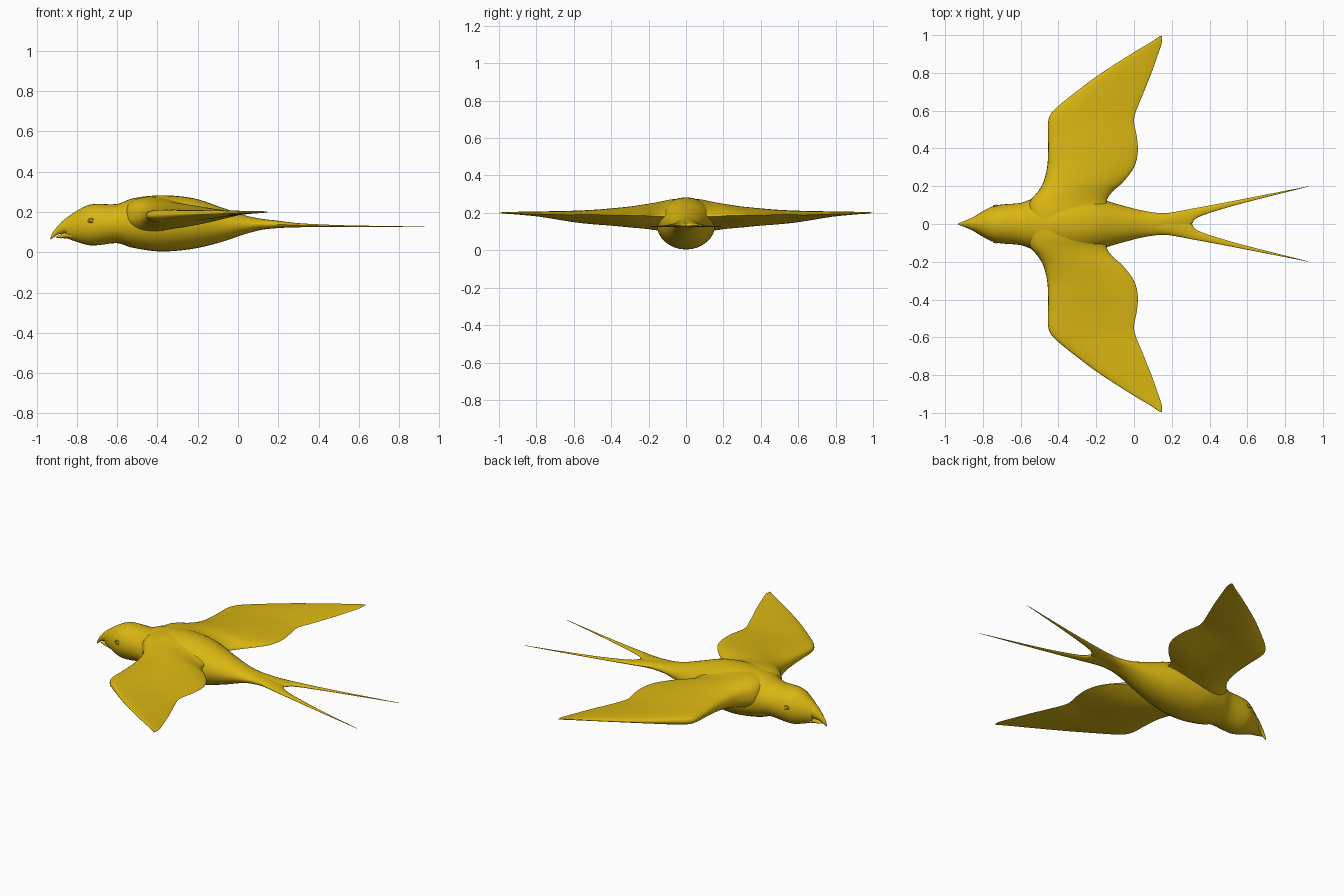
import bpy, bmesh, math
from mathutils import Vector

if "Cube" in bpy.data.objects:
    bpy.data.objects.remove(bpy.data.objects["Cube"])

gold = bpy.data.materials.new("golden yellow")
gold.diffuse_color = (0.70, 0.47, 0.006, 1)
gold.use_nodes = True
gold.node_tree.nodes["Principled BSDF"].inputs["Base Color"].default_value = gold.diffuse_color


def smooth_rows(rows, steps=5):
    """Catmull-Rom refinement of a short table of stations."""
    rows = [Vector(r) for r in rows]
    out = []
    for i in range(len(rows) - 1):
        a, b = rows[max(i - 1, 0)], rows[i]
        c, d = rows[i + 1], rows[min(i + 2, len(rows) - 1)]
        for k in range(steps):
            t = k / steps
            out.append(0.5 * (2 * b + (c - a) * t + (2 * a - 5 * b + 4 * c - d) * t**2
                              + (3 * b - a - 3 * c + d) * t**3))
    return out + [rows[-1]]


def loft(name, rings):
    """Skin a list of equal-sized point rings and close both ends."""
    bm = bmesh.new()
    loops = [[bm.verts.new(p) for p in ring] for ring in rings]
    n = len(loops[0])
    for a, b in zip(loops, loops[1:]):
        for i in range(n):
            j = (i + 1) % n
            bm.faces.new((a[i], a[j], b[j], b[i]))
    bm.faces.new(loops[0])
    bm.faces.new(loops[-1])
    bmesh.ops.recalc_face_normals(bm, faces=bm.faces)
    me = bpy.data.meshes.new(name)
    bm.to_mesh(me)
    bm.free()
    ob = bpy.data.objects.new(name, me)
    bpy.context.collection.objects.link(ob)
    finish(ob)
    return ob


def finish(ob):
    if not ob.data.materials:
        ob.data.materials.append(gold)
    bpy.ops.object.select_all(action='DESELECT')
    ob.select_set(True)
    bpy.context.view_layer.objects.active = ob
    bpy.ops.object.shade_smooth_by_angle(angle=math.radians(50))


def ellipse_loft(name, rows, n=32, side=1):
    """Rows: x, low y, high y, bottom z, top z."""
    rings = []
    for x, y0, y1, z0, z1 in smooth_rows(rows):
        rings.append([(x, side * ((y0 + y1) / 2 + (y1 - y0) / 2 * math.cos(a)),
                       (z0 + z1) / 2 + (z1 - z0) / 2 * math.sin(a))
                      for a in (2 * math.pi * i / n for i in range(n))])
    return loft(name, rings)


def sym(rows):
    """Rows: x, half width, bottom z, top z."""
    return [(x, -w, w, z0, z1) for x, w, z0, z1 in rows]


# Head and body
ellipse_loft("body", sym([
    (-0.855, 0.034, 0.072, 0.168), (-0.81, 0.062, 0.055, 0.20), (-0.75, 0.093, 0.037, 0.232),
    (-0.70, 0.103, 0.035, 0.24), (-0.60, 0.112, 0.045, 0.24), (-0.52, 0.138, 0.022, 0.268),
    (-0.38, 0.158, 0.004, 0.283), (-0.22, 0.142, 0.018, 0.268), (-0.08, 0.103, 0.052, 0.222),
    (0.04, 0.072, 0.092, 0.182), (0.14, 0.055, 0.116, 0.163), (0.22, 0.03, 0.123, 0.152)]))

# Beak halves
ellipse_loft("upper_beak", sym([
    (-0.932, 0.001, 0.062, 0.068), (-0.92, 0.007, 0.07, 0.098), (-0.895, 0.017, 0.088, 0.13),
    (-0.86, 0.032, 0.093, 0.165), (-0.82, 0.045, 0.09, 0.185)]), 20)
ellipse_loft("lower_beak", sym([
    (-0.906, 0.002, 0.074, 0.077), (-0.885, 0.013, 0.07, 0.086), (-0.855, 0.03, 0.069, 0.1),
    (-0.81, 0.045, 0.06, 0.11)]), 20)

# Wings: y, leading x, trailing x, leading z, trailing z, bottom z, top z
half = [
    (0.06, -0.56, -0.13, 0.17, 0.18, 0.10, 0.274), (0.12, -0.55, -0.145, 0.17, 0.18, 0.103, 0.264),
    (0.17, -0.51, -0.115, 0.17, 0.18, 0.108, 0.254), (0.22, -0.48, -0.06, 0.17, 0.185, 0.115, 0.246),
    (0.30, -0.46, 0.0, 0.172, 0.187, 0.122, 0.234), (0.38, -0.455, 0.02, 0.175, 0.188, 0.13, 0.226),
    (0.46, -0.455, 0.015, 0.178, 0.19, 0.136, 0.219), (0.54, -0.455, 0.0, 0.18, 0.19, 0.143, 0.214),
    (0.59, -0.435, 0.008, 0.182, 0.19, 0.149, 0.212), (0.65, -0.37, 0.032, 0.187, 0.19, 0.158, 0.21),
    (0.78, -0.20, 0.085, 0.192, 0.193, 0.179, 0.208), (0.90, -0.015, 0.128, 0.197, 0.196, 0.191, 0.206),
    (0.96, 0.085, 0.147, 0.199, 0.199, 0.195, 0.205), (0.996, 0.138, 0.147, 0.2, 0.2, 0.199, 0.202)]
mirrored = [(-r[0],) + r[1:] for r in reversed(half)]
rings = []
for y, x0, x1, zl, zt, zb, ztop in smooth_rows(mirrored + half, 4):
    ring = []
    for i in range(48):
        a = 2 * math.pi * i / 48
        u = (1 - math.cos(a)) / 2
        bulge = max(0.0, math.sin(math.pi * u ** 0.55))
        z = zl + (zt - zl) * u
        z += (ztop - z) * bulge ** 0.55 if i < 24 else (zb - z) * bulge
        ring.append((x0 + (x1 - x0) * u, y, z))
    rings.append(ring)
loft("wings", rings)

# Forked tail streamers
for side, label in ((1, "left"), (-1, "right")):
    ellipse_loft(label + "_tail_streamer", [
        (0.08, -0.03, 0.06, 0.108, 0.168), (0.17, -0.03, 0.058, 0.118, 0.16),
        (0.25, -0.022, 0.07, 0.123, 0.15), (0.30, -0.006, 0.08, 0.124, 0.145),
        (0.34, 0.036, 0.087, 0.125, 0.142), (0.50, 0.089, 0.117, 0.125, 0.135),
        (0.70, 0.142, 0.156, 0.125, 0.131), (0.925, 0.198, 0.2, 0.126, 0.128)], 16, side)

    # Eye: thin rim with a small ball
    spot = Vector((-0.73, side * 0.095, 0.158))
    bpy.ops.mesh.primitive_torus_add(location=spot, rotation=(math.radians(90 + side * 12), 0, 0),
                                     major_radius=0.014, minor_radius=0.004,
                                     major_segments=24, minor_segments=8)
    rim = bpy.context.object
    rim.name = label + "_eye_rim"
    rim.scale.y = 0.7
    finish(rim)
    bpy.ops.mesh.primitive_uv_sphere_add(location=spot, radius=0.008, segments=16, ring_count=8)
    bpy.context.object.name = label + "_eye"
    finish(bpy.context.object)
